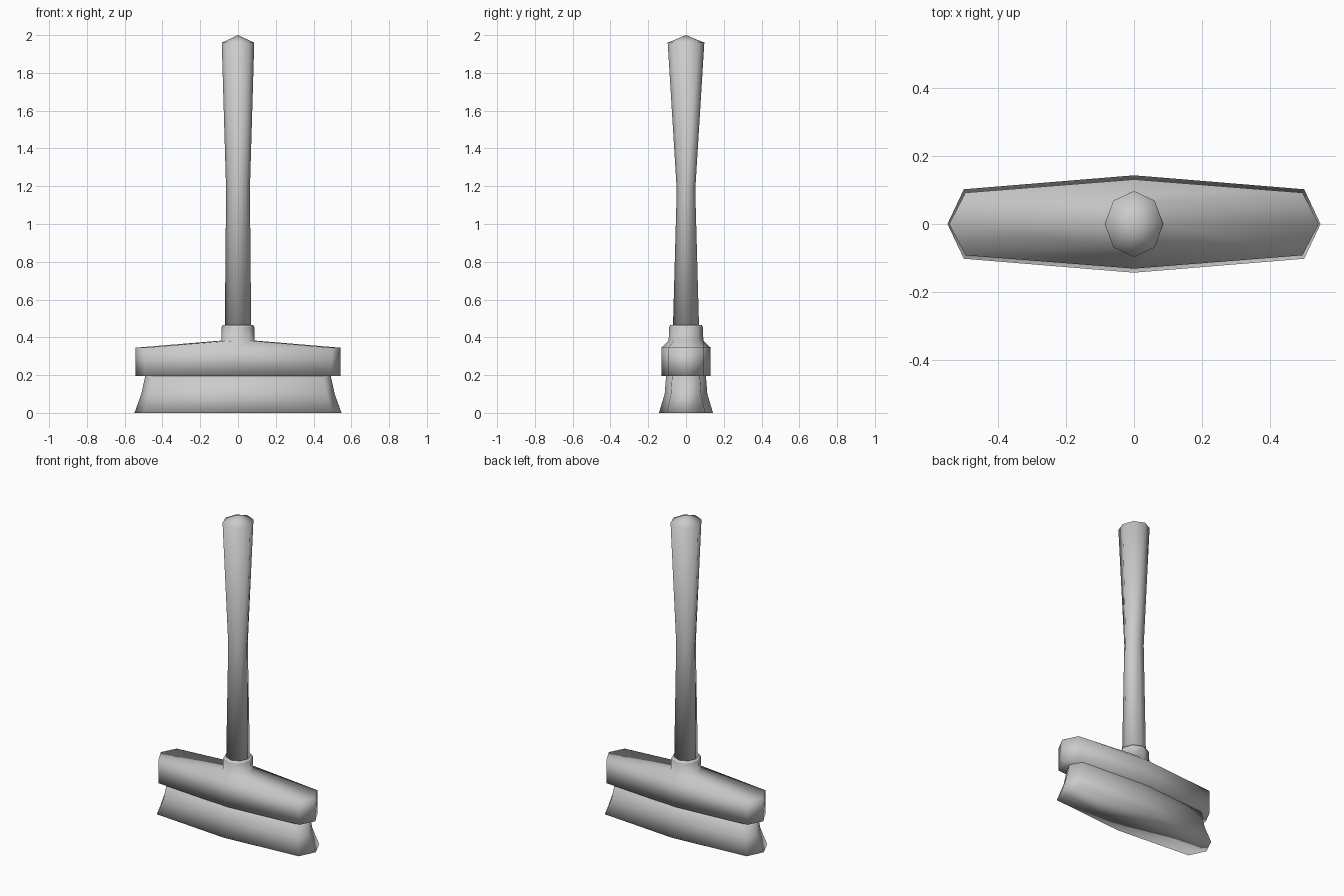
import bpy
import bmesh

if "Cube" in bpy.data.objects:
    bpy.data.objects.remove(bpy.data.objects["Cube"])


def ring_points(z, end, diag_x, diag_y, mid):
    """Eight-sided ring: ends on x, middles on y, four corners between."""
    return [(end, 0, z), (diag_x, diag_y, z), (0, mid, z), (-diag_x, diag_y, z),
            (-end, 0, z), (-diag_x, -diag_y, z), (0, -mid, z), (diag_x, -diag_y, z)]


def octagon(z, rx, ry):
    return (z, rx, rx * 0.707, ry * 0.707, ry)


def loft(name, rings, tip=None):
    """Skin a stack of rings, closing the ends with a cap or a pointed tip."""
    bm = bmesh.new()
    loops = [[bm.verts.new(p) for p in ring_points(*r)] for r in rings]
    for a, b in zip(loops, loops[1:]):
        for i in range(8):
            j = (i + 1) % 8
            bm.faces.new((a[i], a[j], b[j], b[i]))

    # Caps are strips running across the long axis
    def cap(l):
        bm.faces.new((l[0], l[1], l[7]))
        bm.faces.new((l[1], l[2], l[6], l[7]))
        bm.faces.new((l[2], l[3], l[5], l[6]))
        bm.faces.new((l[3], l[4], l[5]))

    cap(loops[0])
    if tip is None:
        cap(loops[-1])
    else:
        top = bm.verts.new((0, 0, tip))
        for i in range(8):
            bm.faces.new((loops[-1][i], loops[-1][(i + 1) % 8], top))
    bmesh.ops.recalc_face_normals(bm, faces=bm.faces)
    for f in bm.faces:
        f.smooth = True
    mesh = bpy.data.meshes.new(name)
    bm.to_mesh(mesh)
    bm.free()
    obj = bpy.data.objects.new(name, mesh)
    bpy.context.collection.objects.link(obj)
    return obj


# Flared bristles
loft("bristles", [
    (0.0, 0.548, 0.50, 0.102, 0.143),
    (0.10, 0.512, 0.468, 0.08, 0.113),
    (0.20, 0.49, 0.45, 0.073, 0.105),
])

# Head block rising into the round collar
loft("head_block", [
    (0.195, 0.543, 0.495, 0.092, 0.131),
    (0.345, 0.543, 0.495, 0.092, 0.131),
    octagon(0.383, 0.088, 0.092),
    octagon(0.455, 0.086, 0.089),
    octagon(0.465, 0.081, 0.084),
])

# Handle, waisted in the middle with a pointed end
loft("handle", [
    octagon(0.42, 0.07, 0.07),
    octagon(1.18, 0.063, 0.049),
    octagon(1.96, 0.086, 0.097),
], tip=2.0)
